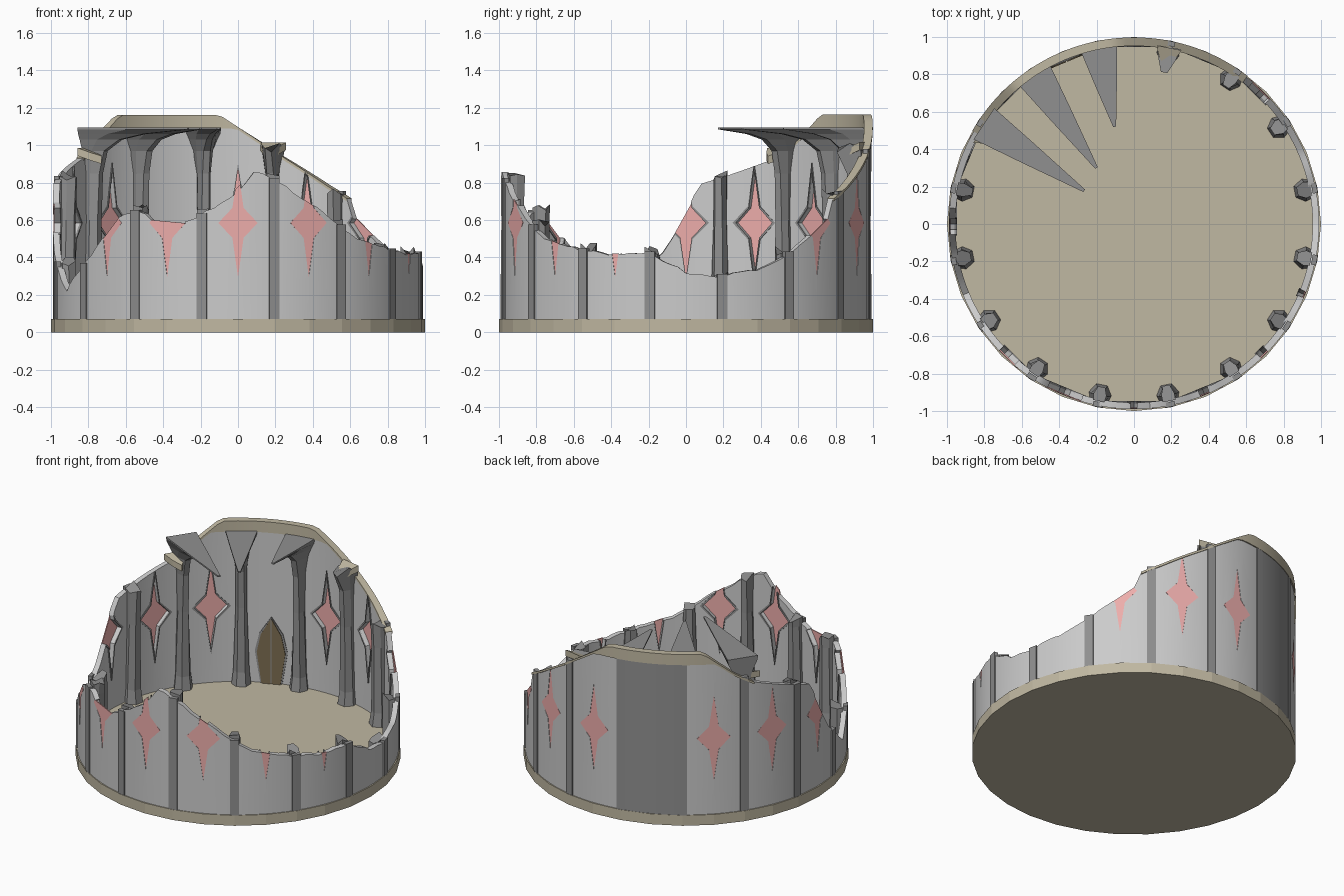
import bpy, bmesh, math, random
from mathutils import Vector, Matrix

if "Cube" in bpy.data.objects:
    bpy.data.objects.remove(bpy.data.objects["Cube"])

random.seed(4)


def material(name, rgb):
    m = bpy.data.materials.new(name)
    m.diffuse_color = (*rgb, 1)
    m.use_nodes = True
    m.node_tree.nodes["Principled BSDF"].inputs["Base Color"].default_value = m.diffuse_color
    return m


TAN = material("tan_stone", (0.53, 0.48, 0.36))
DARK = material("dark_grey", (0.28, 0.28, 0.28))
PINK = material("pink_glass", (0.85, 0.42, 0.41))
BROWN = material("dark_wood", (0.2, 0.15, 0.08))

# Ruined wall skyline: (angle in degrees, height)
SKYLINE = [(0, .32), (11, .30), (24, .34), (37, .45), (45, .54), (49.9, .60), (51, .70),
           (60, .78), (75, .93), (96, 1.16), (131, 1.16), (143, 1.0), (150, .93),
           (168, .83), (176, .79), (180, .63), (184, .50), (189, .40), (202, .22),
           (217, .40), (231, .63), (238, .65), (247, .55), (258, .62), (270, .75),
           (275, .86), (279, .84), (294, .68), (307, .53), (315, .47), (326, .44),
           (337, .41), (348, .43), (360, .32)]
# Pillar / rib sections: z, inner radius, half width at wall, middle, tip
RIB = [(.06, .875, .05, .062, .03), (.16, .89, .04, .05, .025), (.6, .89, .03, .035, .02),
       (.85, .88, .035, .035, .018), (.97, .85, .055, .045, .018), (1.03, .76, .08, .055, .016),
       (1.06, .62, .095, .058, .014), (1.085, .36, .10, .06, .008)]
STAR = [(0, .29), (.03, .08), (.105, 0), (.03, -.08), (0, -.29), (-.03, -.08), (-.105, 0), (-.03, .08)]


def lerp_rows(table, key):
    for a, b in zip(table, table[1:]):
        if key <= b[0]:
            t = (key - a[0]) / (b[0] - a[0])
            return [p + (q - p) * t for p, q in zip(a, b)]
    return list(table[-1])


def height(deg):
    return lerp_rows(SKYLINE, deg % 360)[1]


def finish(name, bm, mat=None, smooth=False, matrix=None):
    bmesh.ops.recalc_face_normals(bm, faces=bm.faces)
    me = bpy.data.meshes.new(name)
    bm.to_mesh(me)
    bm.free()
    ob = bpy.data.objects.new(name, me)
    bpy.context.collection.objects.link(ob)
    if matrix:
        ob.matrix_world = matrix
    if mat:
        me.materials.append(mat)
    if smooth:
        bpy.ops.object.select_all(action='DESELECT')
        ob.select_set(True)
        bpy.context.view_layer.objects.active = ob
        bpy.ops.object.shade_smooth_by_angle(angle=math.radians(30))
    return ob


def loft(bm, rings, closed=False):
    rows = [[bm.verts.new(p) for p in r] for r in rings]
    n = len(rows[0])
    for a, b in zip(rows, rows[1:] + (rows[:1] if closed else [])):
        for i in range(n):
            bm.faces.new((a[i], a[(i + 1) % n], b[(i + 1) % n], b[i]))
    if not closed:
        bm.faces.new(rows[0])
        bm.faces.new(rows[-1])


def arc(name, a0, a1, n, r0, r1, bottom, top, mat=None, smooth=True):
    closed = a1 - a0 >= 360
    rings = []
    for i in range(n if closed else n + 1):
        d = a0 + (a1 - a0) * i / n
        c, s = math.cos(math.radians(d)), math.sin(math.radians(d))
        zb, zt = bottom(d), top(d)
        rings.append([(c * r, s * r, z) for r, z in ((r1, zb), (r1, zt), (r0, zt), (r0, zb))])
    bm = bmesh.new()
    loft(bm, rings, closed)
    return finish(name, bm, mat, smooth)


def facing(deg):
    return Matrix.Rotation(math.radians(deg - 90), 4, 'Z')


# Round base slab
bm = bmesh.new()
bmesh.ops.create_cone(bm, cap_ends=True, segments=32, radius1=1, radius2=1, depth=.07,
                      matrix=Matrix.Translation((0, 0, .035)))
finish("base_slab", bm, TAN)

# Broken ring wall
wall = arc("ring_wall", 0, 360, 144, .955, .99, lambda d: .065,
           lambda d: min(height(d), 1.1) + (0 if 50 < d < 176 else random.uniform(-.008, .008)))

# Tan coping along the tall rear edge
arc("rear_coping", 52.5, 150, 39, .952, .998, lambda d: min(1.09, height(d) - .012),
    lambda d: height(d) + .003, TAN)

# Dark plain panel behind the door
arc("rear_panel", 101.25, 123.75, 8, .975, .994, lambda d: .068, lambda d: 1.09, DARK)

# Star windows: cutter, glass and inner frame
cut = bmesh.new()
for k in range(16):
    deg = k * 22.5
    lo, hi = height(deg - 5), height(deg + 5)
    h, slope = (lo + hi) / 2, (hi - lo) / math.radians(10)
    if k == 5 or h < .36:
        continue
    M = facing(deg)
    loft(cut, [[M @ Vector((x, y, .585 + z)) for x, z in STAR] for y in (.9, 1.05)])

    def clipped(name, bm, mat, thick):
        geom = bm.verts[:] + bm.edges[:] + bm.faces[:]
        bmesh.ops.bisect_plane(bm, geom=geom, plane_co=(0, 0, h), plane_no=Vector((slope, 0, 1)).normalized(),
                               clear_outer=True)
        if not bm.faces:
            bm.free()
            return
        ob = finish(name, bm, mat, matrix=M)
        mod = ob.modifiers.new("thickness", 'SOLIDIFY')
        mod.thickness, mod.offset = thick, 0

    bm = bmesh.new()
    hub = bm.verts.new((0, .984, .585))
    rim = [bm.verts.new((x, .984, .585 + z)) for x, z in STAR]
    for i in range(8):
        bm.faces.new((hub, rim[i], rim[(i + 1) % 8]))
    clipped("window_glass", bm, PINK, .006)

    bm = bmesh.new()
    inner = [bm.verts.new((x, .953, .585 + z)) for x, z in STAR]
    outer = [bm.verts.new((x * 1.17, .953, .585 + z * 1.1)) for x, z in STAR]
    for i in range(8):
        j = (i + 1) % 8
        bm.faces.new((inner[i], inner[j], outer[j], outer[i]))
    clipped("window_frame", bm, DARK, .012)

cutter = finish("window_cutter", cut)
cutter.hide_render = True
cutter.hide_set(True)
cutter.display_type = 'WIRE'
mod = wall.modifiers.new("windows", 'BOOLEAN')
mod.object, mod.operation, mod.solver = cutter, 'DIFFERENCE', 'EXACT'

# Pillars with outer strips; the three tallest curve into long ceiling spikes
TIPS = {4: .53, 5: .36, 6: .32}
for k in range(16):
    deg = 11.25 + 22.5 * k
    h = height(deg)
    spike = k in TIPS
    top = 1.095 if spike else h + .015
    sections = [list(r) for r in RIB if r[0] < top - .03 or spike]
    if spike:
        s = (TIPS[k] - .36)
        for row, f in zip(sections[-3:], (.15, .45, 1)):
            row[1] += s * f
        sections.append([top] + sections[-1][1:])
    else:
        sections.append([top] + lerp_rows(RIB, top)[1:])
    rings = []
    for i, (z, rin, ww, wm, wt) in enumerate(sections):
        mid = .965 - (.965 - rin) * .45
        ring = [(ww, .965), (wm, mid), (wt, rin), (-wt, rin), (-wm, mid), (-ww, .965)]
        last = i == len(sections) - 1 and not spike
        rings.append([(x, y, z + (random.uniform(-.03, .025) if last else 0)) for x, y in ring])
    bm = bmesh.new()
    loft(bm, rings)
    finish("spiked_pillar" if spike else "pillar", bm, DARK, matrix=facing(deg))
    arc("outer_strip", deg - 1.6, deg + 1.6, 2, .97, .997, lambda d: .066,
        lambda d: min(h + .01, 1.09), DARK)

# Tan broken stubs on the two rear pillars beside the spikes
for deg, z in ((78.75, .98), (149, .95)):
    bm = bmesh.new()
    loft(bm, [[(x, y, z + dz + (y - .9) * .4) for x, y in ((.07, .96), (.04, .9), (0, .85), (-.04, .9), (-.07, .96))]
              for dz in (-.03, .012)])
    finish("broken_stub", bm, TAN, matrix=facing(deg))


# Pointed double door on the inner rear wall
def door_part(name, pts, y0, y1, mat):
    bm = bmesh.new()
    loft(bm, [[(x, y, z) for x, z in pts] for y in (y0, y1)])
    finish(name, bm, mat, matrix=facing(112.5))


HALF = [(.06, .07), (.09, .28), (.065, .4), (0, .51)]
door_part("door_frame", [(x * 1.15, z * 1.02) for x, z in HALF] + [(-x * 1.15, z * 1.02) for x, z in HALF[-2::-1]],
          .944, .965, DARK)
for side in (-1, 1):
    door_part("door_leaf", [(side * .003, .07)] + [(side * max(x, .003), z) for x, z in HALF], .938, .96, BROWN)
